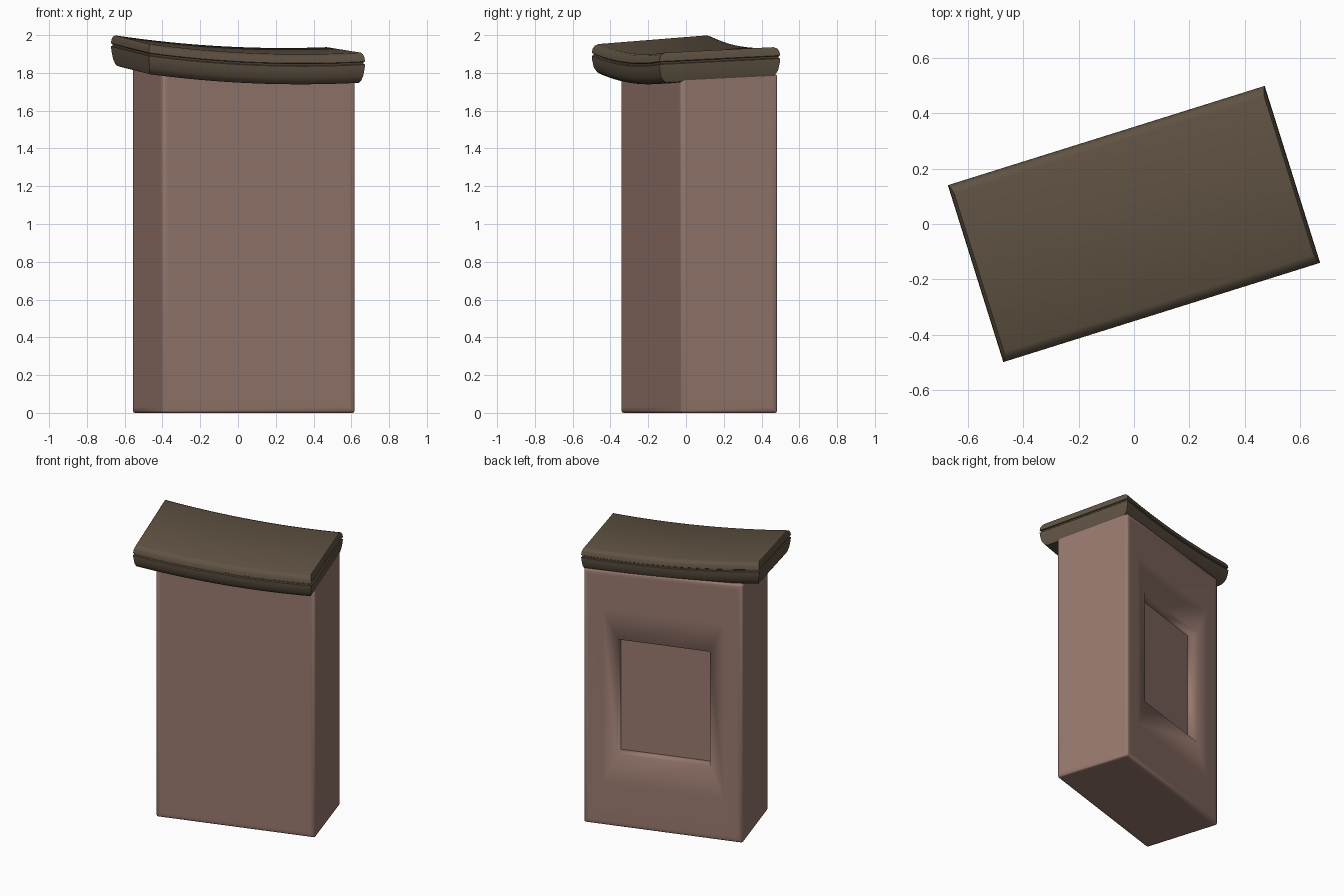
import bpy, bmesh, math

if "Cube" in bpy.data.objects:
    bpy.data.objects.remove(bpy.data.objects["Cube"])

TURN = math.radians(17.4)


def material(name, rgb):
    m = bpy.data.materials.new(name)
    m.diffuse_color = (*rgb, 1)
    m.use_nodes = True
    m.node_tree.nodes["Principled BSDF"].inputs["Base Color"].default_value = m.diffuse_color
    return m


def finish(bm, name, mat):
    bmesh.ops.recalc_face_normals(bm, faces=bm.faces[:])
    me = bpy.data.meshes.new(name)
    bm.to_mesh(me)
    bm.free()
    me.materials.append(mat)
    ob = bpy.data.objects.new(name, me)
    ob.rotation_euler.z = TURN
    bpy.context.collection.objects.link(ob)
    return ob


# Pedestal body: softened box, offset towards the back right of the cap
U0, U1, V0, V1, TOP = -0.485, 0.585, -0.21, 0.326, 1.81
UC = (U0 + U1) / 2
bm = bmesh.new()
bmesh.ops.create_cube(bm, size=1)
for v in bm.verts:
    v.co.x = U0 if v.co.x < 0 else U1
    v.co.y = V0 if v.co.y < 0 else V1
    v.co.z = 0 if v.co.z < 0 else TOP
bmesh.ops.bevel(bm, geom=bm.edges[:], offset=0.012, segments=2,
                profile=0.5, affect='EDGES')
big = [f for f in bm.faces if f.calc_area() > 0.2]
bmesh.ops.inset_individual(bm, faces=big, thickness=0.03)
for f in bm.faces:
    f.smooth = True

# Recessed panel in the back face: soft frame, walls, flat floor
bm.normal_update()
panel = max((f for f in bm.faces if f.normal.y > 0.9), key=lambda f: f.calc_area())
loops = [(0.41, 0.29, 1.53, 0), (0.31, 0.51, 1.32, 0.012), (0.31, 0.51, 1.32, 0.085)]
for half, low, high, depth in loops:
    bmesh.ops.inset_individual(bm, faces=[panel], thickness=0.02)
    mid = panel.calc_center_median()
    for v in panel.verts:
        v.co = (UC + math.copysign(half, v.co.x - mid.x), V1 - depth,
                high if v.co.z > mid.z else low)
for e in panel.edges:
    e.smooth = False

# Body top slopes a little to follow the cap
for v in bm.verts:
    if v.co.z > 1.7:
        v.co.z -= 0.03 * (v.co.x - UC)
finish(bm, "pedestal_body", material("body_clay", (0.31, 0.19, 0.155)))

# Cap: lofted slab, sagging along its length, with a groove round the edge
HALF_U, HALF_V, THICK, N = 0.60, 0.335, 0.16, 16


def cap_top(u, v):
    return 1.9225 + 0.062 * v - (0.046 + 0.024 * v) * u + 0.076 * u * u


# (height, end inset, side inset)
layers = [(0, 0.02, 0.045), (0.01, 0.014, 0.028), (0.035, 0.008, 0.01),
          (0.075, 0.002, 0.002), (0.098, 0, 0), (0.102, 0.007, 0.007),
          (0.110, 0.007, 0.007), (0.114, 0, 0), (0.135, 0.002, 0.004),
          (0.152, 0.008, 0.014), (THICK, 0.013, 0.035)]
bm = bmesh.new()
rings = []
for t, du, dv in layers:
    us = [(HALF_U - du) * (2 * i / N - 1) for i in range(N + 1)]
    w = HALF_V - dv
    pts = [(u, -w) for u in us] + [(u, w) for u in reversed(us)]
    rings.append([bm.verts.new((u, v, cap_top(u, v) - THICK + t)) for u, v in pts])
M = len(rings[0])
for a, b in zip(rings, rings[1:]):
    for i in range(M):
        j = (i + 1) % M
        bm.faces.new((a[i], a[j], b[j], b[i]))
for r in (rings[0], rings[-1]):
    for i in range(N):
        bm.faces.new((r[i], r[i + 1], r[M - 2 - i], r[M - 1 - i]))
cap = finish(bm, "cap_slab", material("cap_stone", (0.115, 0.085, 0.055)))
bpy.context.view_layer.objects.active = cap
cap.select_set(True)
bpy.ops.object.shade_smooth_by_angle(angle=math.radians(42))
